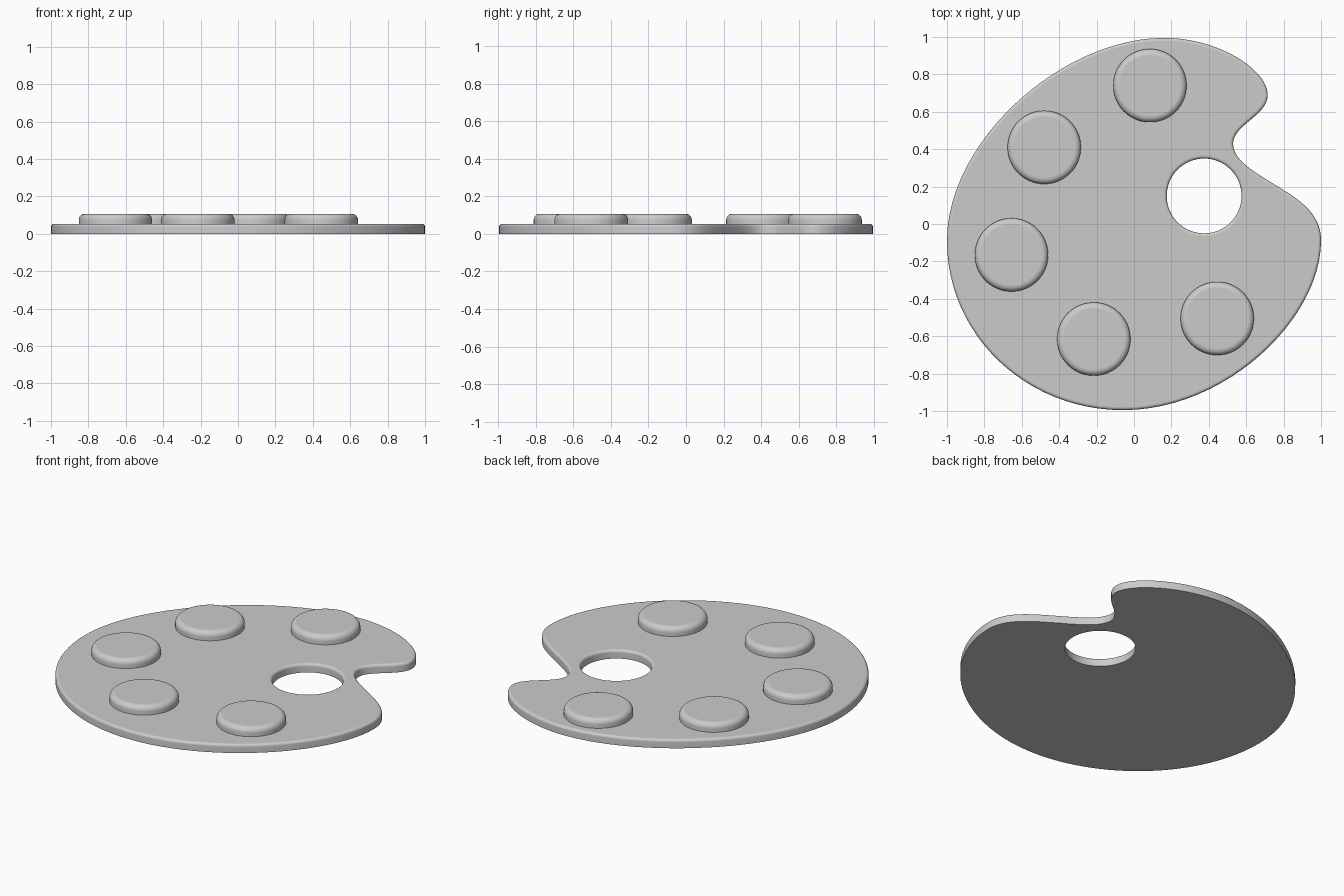
import bpy, bmesh, math
from mathutils import Vector
from mathutils.geometry import interpolate_bezier

if "Cube" in bpy.data.objects:
    bpy.data.objects.remove(bpy.data.objects["Cube"])

grey = bpy.data.materials.new("plain grey")
grey.diffuse_color = (0.6, 0.6, 0.6, 1)
grey.use_nodes = True
grey.node_tree.nodes["Principled BSDF"].inputs["Base Color"].default_value = grey.diffuse_color


def circle(cx, cy, r, n, direction=1):
    """Ring of points; direction -1 runs clockwise, for holes."""
    return [Vector((cx + r * math.cos(direction * 2 * math.pi * i / n),
                    cy + r * math.sin(direction * 2 * math.pi * i / n))) for i in range(n)]


def inset(loop, d):
    """Move a loop towards the solid, which lies on its left."""
    out = []
    for i, p in enumerate(loop):
        t = (loop[(i + 1) % len(loop)] - loop[i - 1]).normalized()
        out.append(p + Vector((-t.y, t.x)) * d)
    return out


def slab(name, loops, z0, z1, r, steps=6):
    """Upright solid with rounded upper edges, bounded by the given loops."""
    levels = [(0, z0)]
    for k in range(steps + 1):
        a = k / steps * math.pi / 2
        levels.append((r * (1 - math.cos(a)), z1 - r + r * math.sin(a)))
    bm = bmesh.new()
    lower, upper = [], []
    for loop in loops:
        rings = [[bm.verts.new((p.x, p.y, z)) for p in inset(loop, d)] for d, z in levels]
        n = len(loop)
        for a, b in zip(rings, rings[1:]):
            for i in range(n):
                j = (i + 1) % n
                bm.faces.new((a[i], a[j], b[j], b[i]))
        for ring, edges in ((rings[0], lower), (rings[-1], upper)):
            edges += [bm.edges.get((ring[i], ring[(i + 1) % n])) for i in range(n)]
    for edges, up in ((lower, -1), (upper, 1)):
        res = bmesh.ops.triangle_fill(bm, edges=edges, use_beauty=True, normal=(0, 0, up))
        for f in res["geom"]:
            if isinstance(f, bmesh.types.BMFace):
                f.normal_update()
                if f.normal.z * up < 0:
                    f.normal_flip()
    mesh = bpy.data.meshes.new(name)
    bm.to_mesh(mesh)
    bm.free()
    mesh.materials.append(grey)
    ob = bpy.data.objects.new(name, mesh)
    bpy.context.collection.objects.link(ob)
    bpy.ops.object.select_all(action='DESELECT')
    ob.select_set(True)
    bpy.context.view_layer.objects.active = ob
    bpy.ops.object.shade_smooth_by_angle(angle=math.radians(40))
    # flat caps stay flat
    for f in mesh.polygons:
        if abs(f.normal.z) > 0.999:
            f.use_smooth = False
    return ob


# Board outline: (point, incoming handle, outgoing handle), counter-clockwise
knots = [
    ((1.0, -0.09), (1.0, -0.50), (1.0, 0.05)),
    ((0.77, 0.20), (0.90, 0.12), (0.64, 0.28)),
    ((0.53, 0.43), (0.53, 0.34), (0.53, 0.53)),
    ((0.715, 0.69), (0.715, 0.58), (0.715, 0.82)),
    ((0.16, 0.995), (0.46, 0.995), (-0.38, 0.995)),
    ((-1.0, -0.09), (-1.0, 0.45), (-1.0, -0.60)),
    ((-0.06, -0.995), (-0.57, -0.995), (0.50, -0.995)),
]
outline = []
for k, (p, _, h_out) in enumerate(knots):
    q, h_in, _ = knots[(k + 1) % len(knots)]
    outline += [v.to_2d() for v in interpolate_bezier(
        *(Vector((*c, 0)) for c in (p, h_out, h_in, q)), 25)[:-1]]

# Palette board with thumb hole
slab("palette_board", [outline, circle(0.375, 0.15, 0.2, 64, -1)], 0, 0.053, 0.016)

# Paint pads
for i, (x, y) in enumerate([(0.085, 0.74), (-0.48, 0.41), (-0.655, -0.165),
                            (-0.215, -0.615), (0.445, -0.505)]):
    slab(f"paint_pad_{i + 1}", [circle(x, y, 0.196, 64)], 0.05, 0.107, 0.032)
